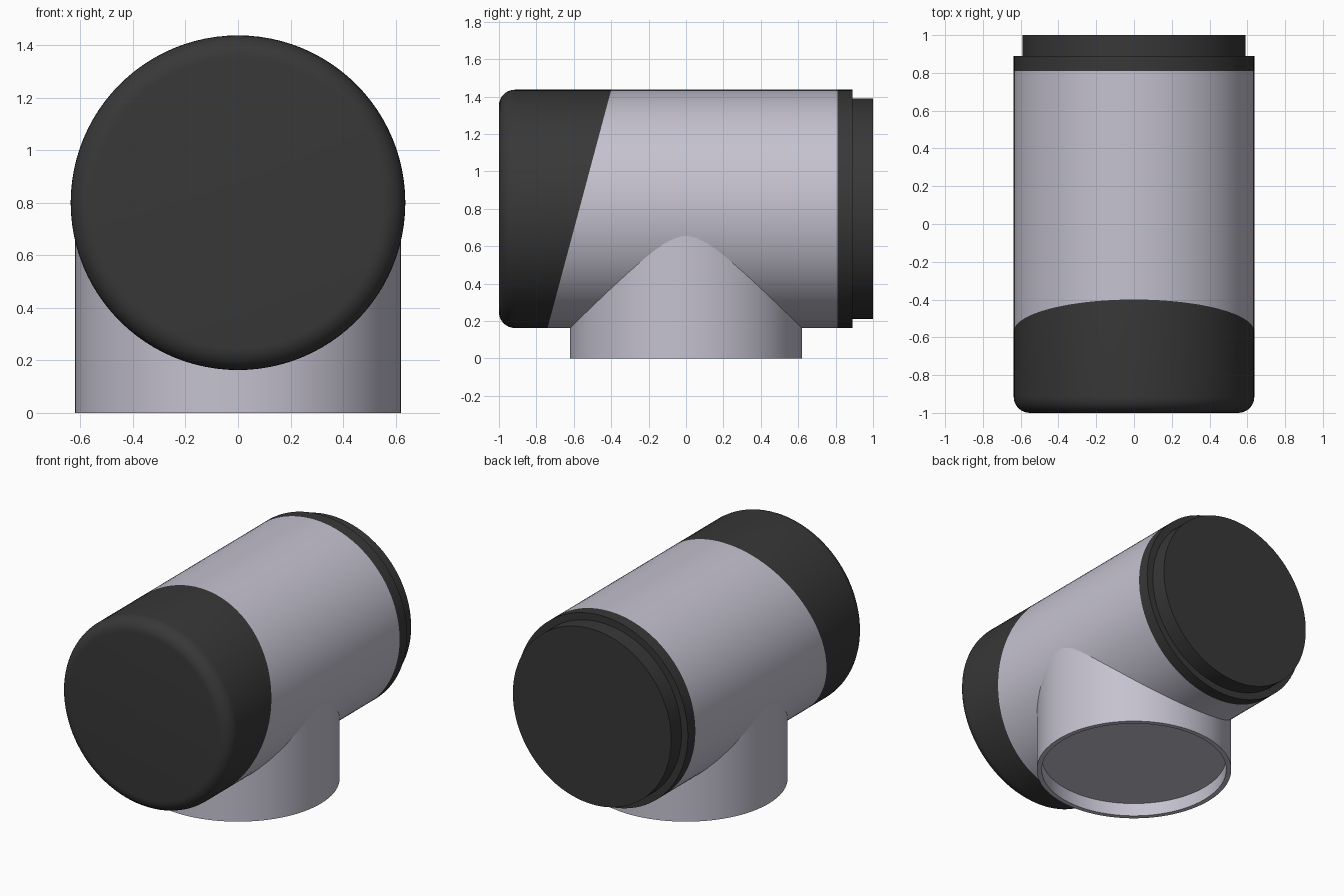
import bpy
import bmesh
from math import cos, sin, pi, radians
from mathutils import Matrix, Vector

cube = bpy.data.objects.get("Cube")
if cube:
    bpy.data.objects.remove(cube, do_unlink=True)

SEGMENTS = 96


def make_material(name, color):
    mat = bpy.data.materials.new(name)
    mat.use_nodes = True
    mat.diffuse_color = color
    mat.node_tree.nodes["Principled BSDF"].inputs["Base Color"].default_value = color
    return mat


silver = make_material("pale silver", (0.56, 0.54, 0.63, 1))
charcoal = make_material("charcoal", (0.039, 0.039, 0.039, 1))


def lathe(profile):
    """Spin (radius, height) points about z; end points lie on the axis."""
    bm = bmesh.new()
    verts = [bm.verts.new((r, 0, h)) for r, h in profile]
    edges = [bm.edges.new(pair) for pair in zip(verts, verts[1:])]
    bmesh.ops.spin(bm, geom=verts + edges, cent=(0, 0, 0), axis=(0, 0, 1),
                   angle=2 * pi, steps=SEGMENTS, use_merge=True)
    bmesh.ops.remove_doubles(bm, verts=bm.verts, dist=1e-4)
    bmesh.ops.recalc_face_normals(bm, faces=bm.faces)
    return bm


def finish(bm, name, materials):
    mesh = bpy.data.meshes.new(name)
    bm.to_mesh(mesh)
    bm.free()
    for mat in materials:
        mesh.materials.append(mat)
    obj = bpy.data.objects.new(name, mesh)
    bpy.context.collection.objects.link(obj)
    bpy.ops.object.select_all(action="DESELECT")
    obj.select_set(True)
    bpy.context.view_layer.objects.active = obj
    bpy.ops.object.shade_smooth_by_angle(angle=radians(35))
    return obj


# Horizontal housing: rounded front, stepped back
R, EDGE, AXIS_Z = 0.637, 0.085, 0.8
rounded = [(R - EDGE + EDGE * sin(a), -1 + EDGE - EDGE * cos(a))
           for a in (i * pi / 16 for i in range(9))]
body = lathe([(0, -1)] + rounded +
             [(R, 0.81), (R, 0.89), (0.59, 0.89), (0.59, 1), (0, 1)])
body.transform(Matrix.Translation((0, 0, AXIS_Z)) @ Matrix.Rotation(-pi / 2, 4, "X"))

# Slanted front colour boundary
slant_point = Vector((0, -0.57, AXIS_Z))
slant_normal = Vector((0, 1.272, -0.34)).normalized()
bmesh.ops.bisect_plane(body, geom=body.verts[:] + body.edges[:] + body.faces[:],
                       plane_co=slant_point, plane_no=slant_normal)
for face in body.faces:
    center = face.calc_center_median()
    in_front = (center - slant_point).dot(slant_normal) < 0
    face.material_index = 1 if in_front or center.y > 0.81 else 0
finish(body, "housing", [silver, charcoal])

# Upright mounting collar with a shallow recess underneath
collar = lathe([(0, 0.09), (0.588, 0.09), (0.588, 0), (0.62, 0), (0.62, 0.76), (0, 0.76)])
finish(collar, "mounting_collar", [silver])
